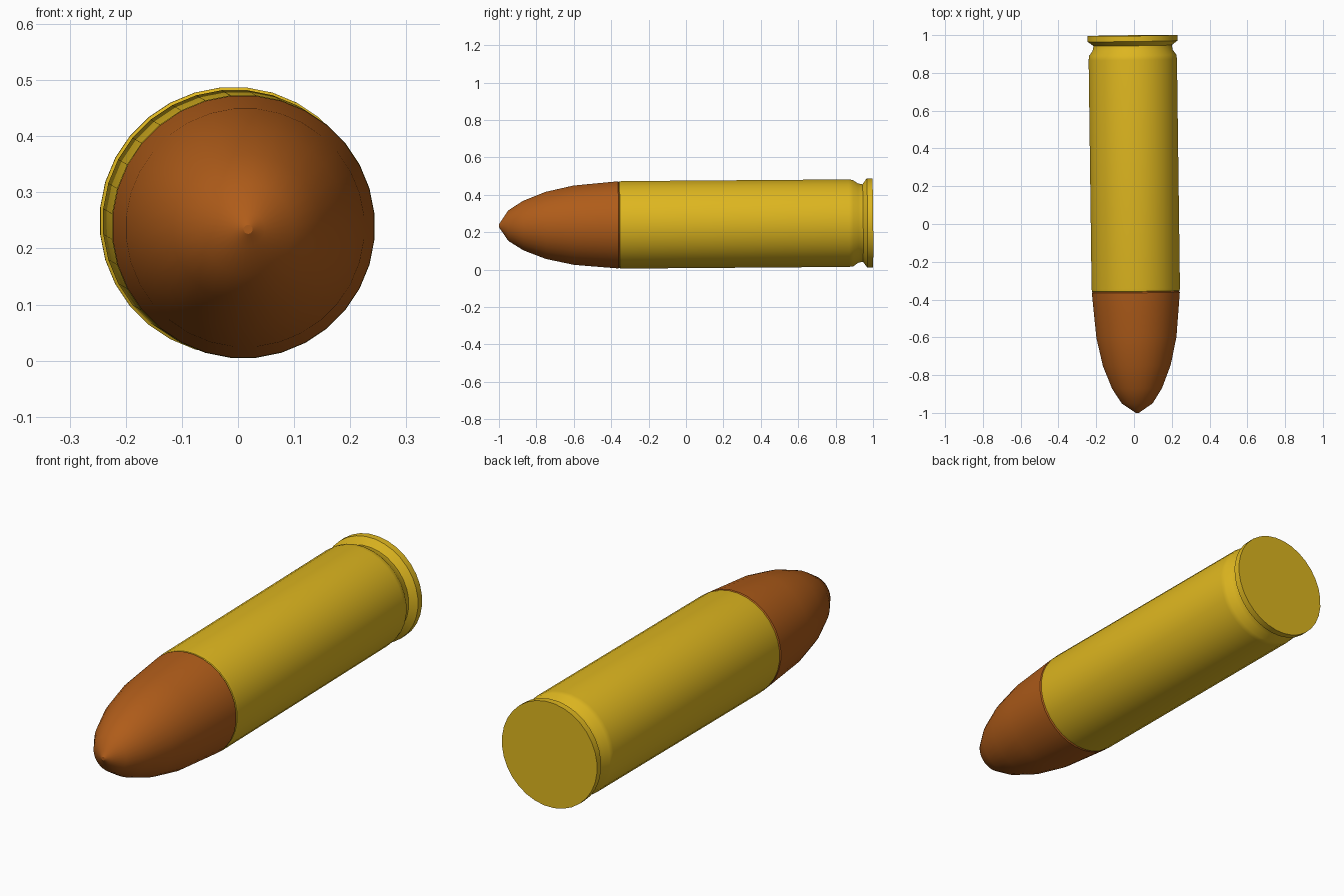
import bpy, bmesh, math
from mathutils import Vector

if "Cube" in bpy.data.objects:
    bpy.data.objects.remove(bpy.data.objects["Cube"])

SIDES = 32
TIP = Vector((0.018, -1.0, 0.234))
BASE = Vector((-0.008, 0.998, 0.249))
AXIS = BASE - TIP
ROT = Vector((0, 1, 0)).rotation_difference(AXIS)


def material(name, color):
    m = bpy.data.materials.new(name)
    m.diffuse_color = color
    m.use_nodes = True
    m.node_tree.nodes["Principled BSDF"].inputs["Base Color"].default_value = m.diffuse_color
    return m


def turned_part(name, profile, mat):
    """Spin a (distance along axis, radius) profile into a closed solid."""
    bm = bmesh.new()
    rings = []
    for y, r in profile:
        ring = []
        for i in range(SIDES):
            a = 2 * math.pi * (i + 0.5) / SIDES
            ring.append(bm.verts.new((r * math.cos(a), y, r * math.sin(a))))
        rings.append(ring)
    for a, b in zip(rings, rings[1:]):
        for i in range(SIDES):
            j = (i + 1) % SIDES
            bm.faces.new((a[i], b[i], b[j], a[j]))
    bm.faces.new(rings[0])
    bm.faces.new(rings[-1])
    bmesh.ops.recalc_face_normals(bm, faces=bm.faces)
    mesh = bpy.data.meshes.new(name)
    bm.to_mesh(mesh)
    bm.free()
    mesh.materials.append(mat)
    ob = bpy.data.objects.new(name, mesh)
    bpy.context.collection.objects.link(ob)
    # the whole round lies slightly skewed on the ground
    ob.location = TIP
    ob.rotation_mode = 'QUATERNION'
    ob.rotation_quaternion = ROT
    bpy.ops.object.select_all(action='DESELECT')
    ob.select_set(True)
    bpy.context.view_layer.objects.active = ob
    bpy.ops.object.shade_smooth_by_angle(angle=math.radians(30))
    return ob


brass = material("brass", (0.73, 0.47, 0.014, 1))
copper = material("copper", (0.43, 0.107, 0.01, 1))

# Pointed bullet, seated in the mouth of the case
turned_part("bullet", [(0.0, 0.008), (0.015, 0.03), (0.05, 0.082), (0.13, 0.133),
                       (0.25, 0.18), (0.4, 0.213), (0.637, 0.234), (0.644, 0.228)], copper)

# Case with straight wall, extractor groove and rim
turned_part("case", [(0.64, 0.225), (0.645, 0.233), (0.66, 0.235), (1.87, 0.235),
                     (1.893, 0.232), (1.92, 0.213), (1.945, 0.208), (1.951, 0.216),
                     (1.968, 0.239), (1.998, 0.239)], brass)
